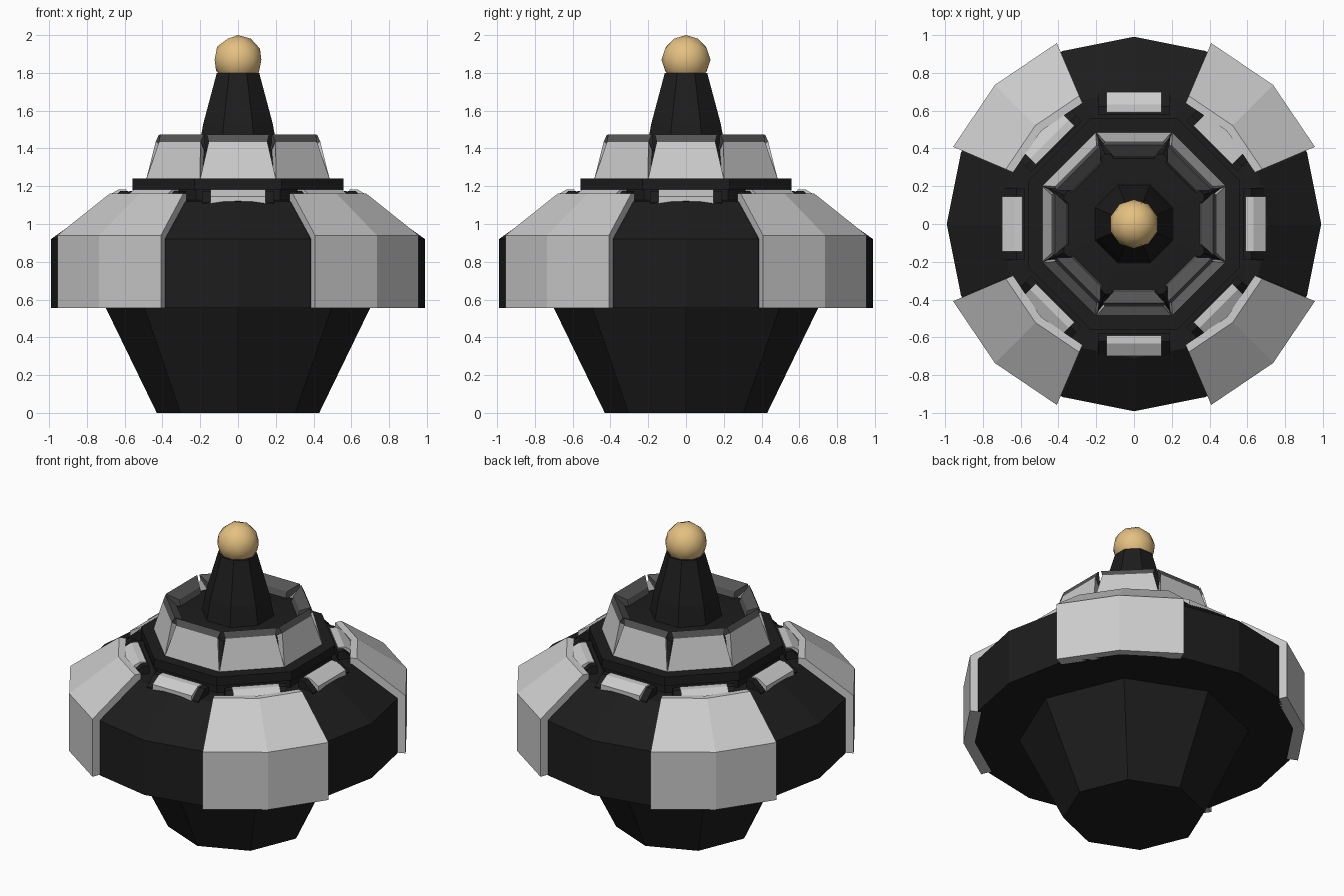
import bpy, bmesh
from math import sin, cos, pi, radians

if "Cube" in bpy.data.objects:
    bpy.data.objects.remove(bpy.data.objects["Cube"])


def material(name, rgb):
    m = bpy.data.materials.new(name)
    m.diffuse_color = (*rgb, 1)
    m.use_nodes = True
    m.node_tree.nodes["Principled BSDF"].inputs["Base Color"].default_value = m.diffuse_color
    return m


BLACK = material("black", (0.012, 0.012, 0.012))
RIM = material("dark_grey", (0.09, 0.09, 0.09))
GOLD = material("gold", (0.78, 0.53, 0.22))


def make(name, verts, faces, mat=None):
    bm = bmesh.new()
    vs = [bm.verts.new(v) for v in verts]
    for f in faces:
        bm.faces.new([vs[i] for i in f])
    bmesh.ops.recalc_face_normals(bm, faces=bm.faces)
    me = bpy.data.meshes.new(name)
    bm.to_mesh(me)
    bm.free()
    if mat:
        me.materials.append(mat)
    ob = bpy.data.objects.new(name, me)
    bpy.context.collection.objects.link(ob)
    return ob


def turned(name, profile, sides, start=0.0, mat=None):
    """Capped faceted solid from (radius, z) points, bottom to top."""
    verts = [(r * cos(start + 2 * pi * i / sides), r * sin(start + 2 * pi * i / sides), z)
             for r, z in profile for i in range(sides)]
    n = len(profile)
    faces = [(k * sides + i, k * sides + (i + 1) % sides,
              (k + 1) * sides + (i + 1) % sides, (k + 1) * sides + i)
             for k in range(n - 1) for i in range(sides)]
    faces += [tuple(range(sides)), tuple(range((n - 1) * sides, n * sides))]
    return make(name, verts, faces, mat)


def swept(name, sections, mat=None):
    """Solid through a list of matching closed cross-sections."""
    n = len(sections[0])
    verts = [v for s in sections for v in s]
    faces = [(k * n + i, k * n + (i + 1) % n, (k + 1) * n + (i + 1) % n, (k + 1) * n + i)
             for k in range(len(sections) - 1) for i in range(n)]
    faces += [tuple(range(n)), tuple(range(len(verts) - n, len(verts)))]
    return make(name, verts, faces, mat)


def block(name, outline, angle, mat=None):
    """Solid facing outward at angle; outline holds (distance, z, half width)."""
    c, s = cos(angle), sin(angle)
    return swept(name, [[(r * c - side * w * s, r * s + side * w * c, z)
                         for r, z, w in outline] for side in (-1, 1)], mat)


OCT = 1 / cos(pi / 8)  # flat distance to corner radius of an octagon

# Lower tapered base and wide black body
turned("base", [(0.43, 0), (0.70, 0.556)], 8, 0, BLACK)
turned("body", [(0.99, 0.555), (0.99, 0.92), (0.71, 1.12), (0.50, 1.13)], 16, 0, BLACK)

# Four armour plates wrapped over the shoulders
plate = [(0.97, 0.555), (1.04, 0.555), (1.04, 0.94), (0.737, 1.162), (0.695, 1.16),
         (0.695, 1.11), (0.97, 0.91)]
for i in range(4):
    sections = []
    for da in (-21.9, 0, 21.9):
        a = radians(45 + 90 * i + da)
        sections.append([(r * cos(a), r * sin(a), z) for r, z in plate])
    swept(f"shoulder_plate_{i + 1}", sections)

# Collar under the crown and the core inside it
turned("collar", [(0.54 * OCT, 1.11), (0.54 * OCT, 1.18), (0.558 * OCT, 1.18),
                  (0.558 * OCT, 1.24)], 8, pi / 8, BLACK)
turned("crown_core", [(0.46 * OCT, 1.23), (0.37 * OCT, 1.39), (0.24 * OCT, 1.40)],
       8, pi / 8, BLACK)

for i in range(8):
    a = i * pi / 4
    # Lamp housings and light wedges around the collar
    block(f"lamp_housing_{i + 1}", [(r, z, 0.19) for r, z in
          ((0.58, 1.09), (0.58, 1.175), (0.622, 1.175), (0.69, 1.115), (0.69, 1.09))], a, BLACK)
    block(f"lamp_{i + 1}", [(r, z, 0.145) for r, z in
          ((0.59, 1.10), (0.59, 1.183), (0.632, 1.183), (0.697, 1.145), (0.697, 1.10))], a)
    # Crown panels with dark inner rims
    block(f"crown_panel_{i + 1}", [(0.485, 1.24, 0.2), (0.436, 1.435, 0.155),
          (0.36, 1.40, 0.11), (0.38, 1.24, 0.15)], a)
    block(f"crown_rim_{i + 1}", [(0.436, 1.435, 0.155), (0.418, 1.475, 0.165),
          (0.36, 1.43, 0.11), (0.34, 1.37, 0.11)], a, RIM)

# Central spire and gold ball
turned("spire", [(0.21 * OCT, 1.38), (0.193 * OCT, 1.48), (0.184 * OCT, 1.53),
                 (0.112 * OCT, 1.80)], 8, pi / 8, BLACK)
bpy.ops.mesh.primitive_ico_sphere_add(subdivisions=2, radius=0.13, location=(0, 0, 1.87))
ball = bpy.context.object
ball.name = "ball"
ball.data.materials.append(GOLD)
bpy.ops.object.shade_smooth()
